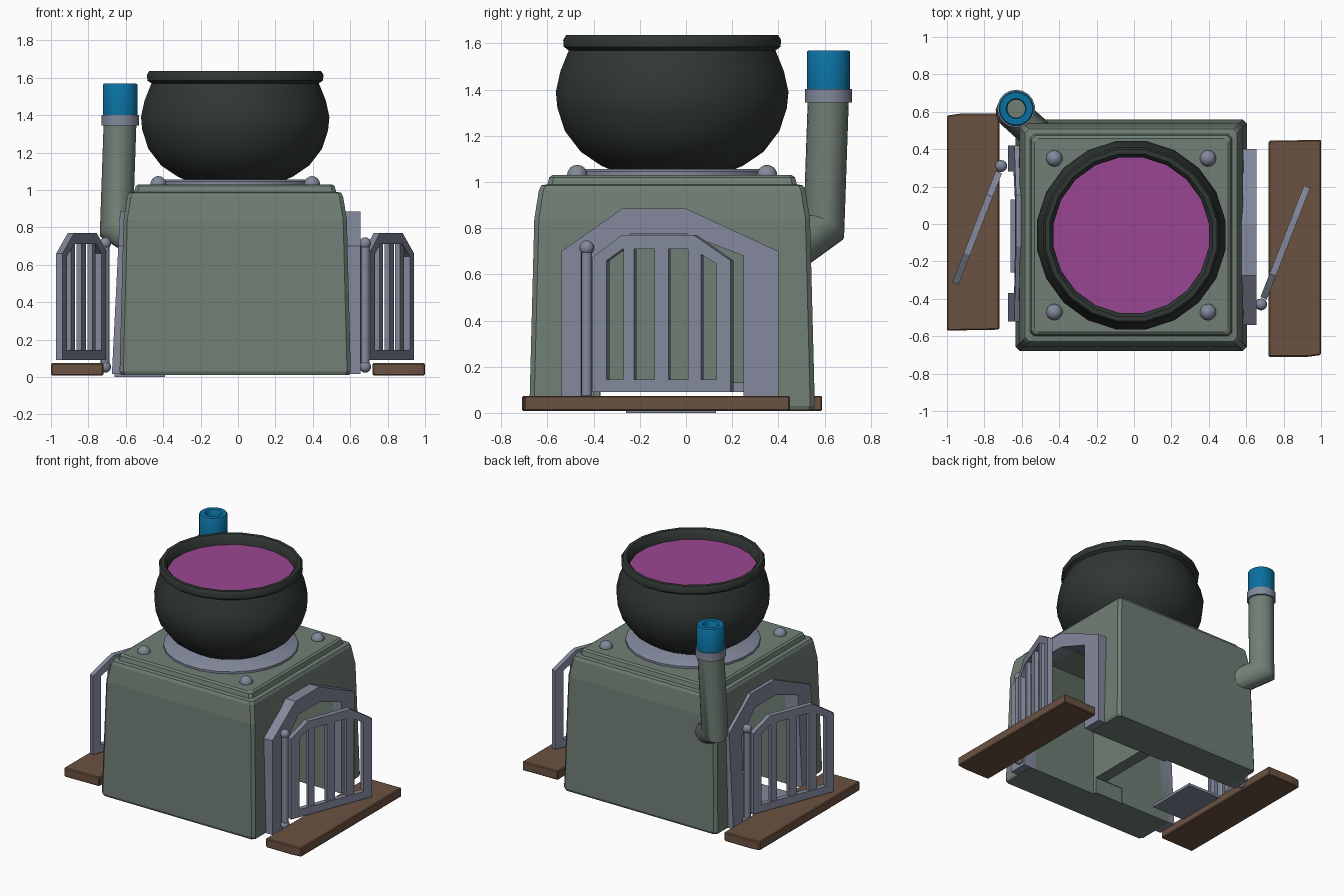
import bpy, bmesh, math
from mathutils import Matrix, Vector

if "Cube" in bpy.data.objects:
    bpy.data.objects.remove(bpy.data.objects["Cube"], do_unlink=True)

CX, CY = -0.015, -0.06


def material(name, *rgb):
    lin = [((c / 255 + 0.055) / 1.055) ** 2.4 if c > 10 else c / 3300 for c in rgb] + [1]
    m = bpy.data.materials.new(name)
    m.use_nodes = True
    m.diffuse_color = lin
    bsdf = m.node_tree.nodes["Principled BSDF"]
    bsdf.inputs["Base Color"].default_value = lin
    bsdf.inputs["Roughness"].default_value = 0.8
    return m


GREEN = material("sage green", 112, 127, 117)
STEEL = material("blue grey", 131, 137, 156)
IRON = material("dark iron", 48, 55, 53)
WOOD = material("brown wood", 107, 82, 65)
BLUE = material("bright blue", 10, 112, 160)
BREW = material("magenta liquid", 154, 70, 146)


def finish(name, bm, mat, xform=None, smooth=None):
    bmesh.ops.recalc_face_normals(bm, faces=bm.faces[:])
    mesh = bpy.data.meshes.new(name)
    bm.to_mesh(mesh)
    bm.free()
    if xform:
        mesh.transform(xform)
    mesh.materials.append(mat)
    obj = bpy.data.objects.new(name, mesh)
    bpy.context.scene.collection.objects.link(obj)
    if smooth:
        bpy.ops.object.select_all(action="DESELECT")
        obj.select_set(True)
        bpy.context.view_layer.objects.active = obj
        bpy.ops.object.shade_smooth_by_angle(angle=math.radians(smooth))
    return obj


def loft(name, rings, mat, caps=(True, True), xform=None, smooth=None):
    """Skin a list of rings that have equal point counts."""
    bm = bmesh.new()
    loops = [[bm.verts.new(p) for p in ring] for ring in rings]
    n = len(loops[0])
    for a, b in zip(loops, loops[1:]):
        for i in range(n):
            j = (i + 1) % n
            bm.faces.new((a[i], a[j], b[j], b[i]))
    for use, ring in zip(caps, (loops[0], loops[-1])):
        if use:
            bm.faces.new(ring)
    return finish(name, bm, mat, xform, smooth)


def circle(x, y, z, r, n):
    return [Vector((x + r * math.cos(math.tau * (i + 0.5) / n),
                    y + r * math.sin(math.tau * (i + 0.5) / n), z)) for i in range(n)]


def lathe(name, profile, mat, x=CX, y=CY, n=20, caps=(True, True), xform=None, smooth=40):
    return loft(name, [circle(x, y, z, r, n) for r, z in profile], mat, caps, xform, smooth)


def prism(name, poly, x0, x1, mat, xform=None):
    return loft(name, [[(x, y, z) for y, z in poly] for x in (x0, x1)], mat, xform=xform)


def box(name, x0, x1, y0, y1, z0, z1, mat, xform=None):
    return prism(name, [(y0, z0), (y1, z0), (y1, z1), (y0, z1)], x0, x1, mat, xform)


def band(name, outer, inner, x0, x1, mat, closed, xform=None):
    """Flat band between two outlines, thickened along x."""
    sections = [[(x0, *o), (x1, *o), (x1, *i), (x0, *i)] for o, i in zip(outer, inner)]
    if closed:
        sections.append(sections[0])
    obj = loft(name, sections, mat, (not closed, not closed), xform)
    return obj


def ball(name, x, y, z, r, mat, xform=None):
    bm = bmesh.new()
    bmesh.ops.create_uvsphere(bm, u_segments=14, v_segments=8, radius=r)
    bmesh.ops.translate(bm, verts=bm.verts[:], vec=(x, y, z))
    return finish(name, bm, mat, xform, 60)


def cut(obj, cutter):
    mod = obj.modifiers.new("cut", "BOOLEAN")
    mod.operation, mod.solver, mod.object = "DIFFERENCE", "EXACT", cutter
    bpy.context.view_layer.objects.active = obj
    bpy.ops.object.modifier_apply(modifier=mod.name)
    bpy.data.objects.remove(cutter, do_unlink=True)


def square(half, z, c=0.02):
    h, k = half, half - c
    pts = [(h, -k), (h, k), (k, h), (-k, h), (-h, k), (-h, -k), (-k, -h), (k, -h)]
    return [(CX + px, CY + py, z) for px, py in pts]


def half_turn(x, y):
    return (Matrix.Translation((x, y, 0)) @ Matrix.Rotation(math.pi, 4, "Z")
            @ Matrix.Translation((-x, -y, 0)))


# Stove body: tapered block with a stepped top
body_steps = [(0.61, 0.012), (0.618, 0.03), (0.597, 0.84), (0.577, 0.965), (0.567, 0.985),
              (0.54, 0.99), (0.532, 1.02), (0.518, 1.03)]
body = loft("stove_body", [square(h, z) for h, z in body_steps], GREEN)

# Doorway outlines (y, z)
door_out = [(-0.54, 0.015), (-0.54, 0.70), (-0.275, 0.885), (0, 0.885), (0.40, 0.70), (0.40, 0.015)]
door_in = [(-0.40, 0.015), (-0.40, 0.62), (-0.24, 0.775), (0, 0.775), (0.25, 0.68), (0.25, 0.015)]
tunnel = [(y, z if z > 0.1 else -0.1) for y, z in door_in]

# Gate outlines (distance from hinge, z)
gate_out = [(0.035, 0.09), (0.035, 0.675), (0.17, 0.77), (0.505, 0.77), (0.675, 0.66), (0.675, 0.09)]
gate_in = [(0.10, 0.145), (0.10, 0.66), (0.175, 0.71), (0.50, 0.71), (0.61, 0.645), (0.61, 0.145)]
swing = Matrix.Translation((0.68, -0.43, 0)) @ Matrix.Rotation(math.radians(-21.3), 4, "Z")

for side in ("left", "right"):
    turn = Matrix() if side == "left" else half_turn(CX, CY)
    # Fire chamber hollow
    cut(body, prism("chamber_cutter", tunnel, 0.03, 0.9, GREEN, turn))
    # Door frame; the right one leans with the wall
    lean = Matrix()
    if side == "right":
        lean[0][2], lean[0][3] = -0.05, -0.01
    band(side + "_door_frame", door_out, door_in, 0.55, 0.655, STEEL, False, turn @ lean)
    # Barred gate swung open
    hinge = turn @ swing
    band(side + "_gate_frame", gate_out, gate_in, -0.018, 0.018, STEEL, True, hinge)
    for i, (a, b) in enumerate([(0.177, 0.225), (0.32, 0.385), (0.477, 0.537)]):
        box(f"{side}_gate_bar_{i + 1}", -0.014, 0.014, a, b, 0.12, 0.735, STEEL, hinge)
    lathe(side + "_hinge_post", [(0.024, 0.05), (0.024, 0.715)], STEEL, 0, 0, 12, xform=hinge)
    for part, z in (("top", 0.715), ("bottom", 0.055)):
        ball(f"{side}_hinge_{part}_ball", 0, 0, z, 0.032, STEEL, hinge)
    # Wooden step board
    plank = [(0.72, -0.71), (0.93, -0.71), (1.0, -0.70), (1.0, 0.45), (0.72, 0.445)]
    board_turn = Matrix() if side == "left" else half_turn(0, CY)
    board = loft(side + "_step_board", [[(x, y, z) for x, y in plank] for z in (0.008, 0.074)],
                 WOOD, xform=board_turn)
    edge = board.modifiers.new("soft_edge", "BEVEL")
    edge.width, edge.segments = 0.006, 1

# Gap below the wall between the two chambers
cut(body, box("gap_cutter", -0.2, 0.2, -0.375, 0.255, -0.2, 0.13, GREEN))
box("right_door_sill", -0.66, -0.39, -0.26, 0.13, 0, 0.02, STEEL)

# Hot plate and corner studs
lathe("hot_plate", [(0.445, 1.02), (0.445, 1.045), (0.43, 1.056)], STEEL, n=24)
for sx in (-1, 1):
    for sy in (-1, 1):
        ball("corner_stud", CX + sx * 0.411, CY + sy * 0.411, 1.03, 0.044, STEEL)

# Cauldron with rolled lip, and its contents
lathe("cauldron", [(0.25, 1.045), (0.31, 1.07), (0.40, 1.13), (0.47, 1.22), (0.503, 1.32),
                   (0.51, 1.39), (0.49, 1.48), (0.453, 1.57), (0.475, 1.585), (0.478, 1.615),
                   (0.465, 1.636), (0.44, 1.636), (0.42, 1.615), (0.42, 1.52)],
      IRON, smooth=45)
lathe("cauldron_liquid", [(0.422, 1.55), (0.422, 1.568)], BREW)

# Chimney elbow pipe with a mitred bend
top, bend, end = Vector((-0.63, 0.617, 1.38)), Vector((-0.65, 0.597, 0.80)), Vector((-0.42, 0.39, 0.65))
d1, d2 = (bend - top).normalized(), (end - bend).normalized()
miter = d1 + d2
ring_a = circle(*top, 0.089, 18)
ring_b = [p + d1 * ((bend - p).dot(miter) / d1.dot(miter)) for p in ring_a]
ring_c = [p + d2 * ((end - p).dot(d2)) for p in ring_b]
loft("chimney_pipe", [ring_a, ring_b, ring_c], GREEN, smooth=35)
lathe("chimney_collar", [(0.101, 1.345), (0.101, 1.402)], STEEL, -0.63, 0.617, 18)
lathe("chimney_tip", [(0.094, 1.39), (0.094, 1.562), (0.088, 1.57), (0.054, 1.57), (0.048, 1.562),
                      (0.048, 1.375)], BLUE, -0.63, 0.617, 18, caps=(False, False))
lathe("chimney_bore", [(0.05, 1.40), (0.05, 1.405)], GREEN, -0.63, 0.617, 18)
